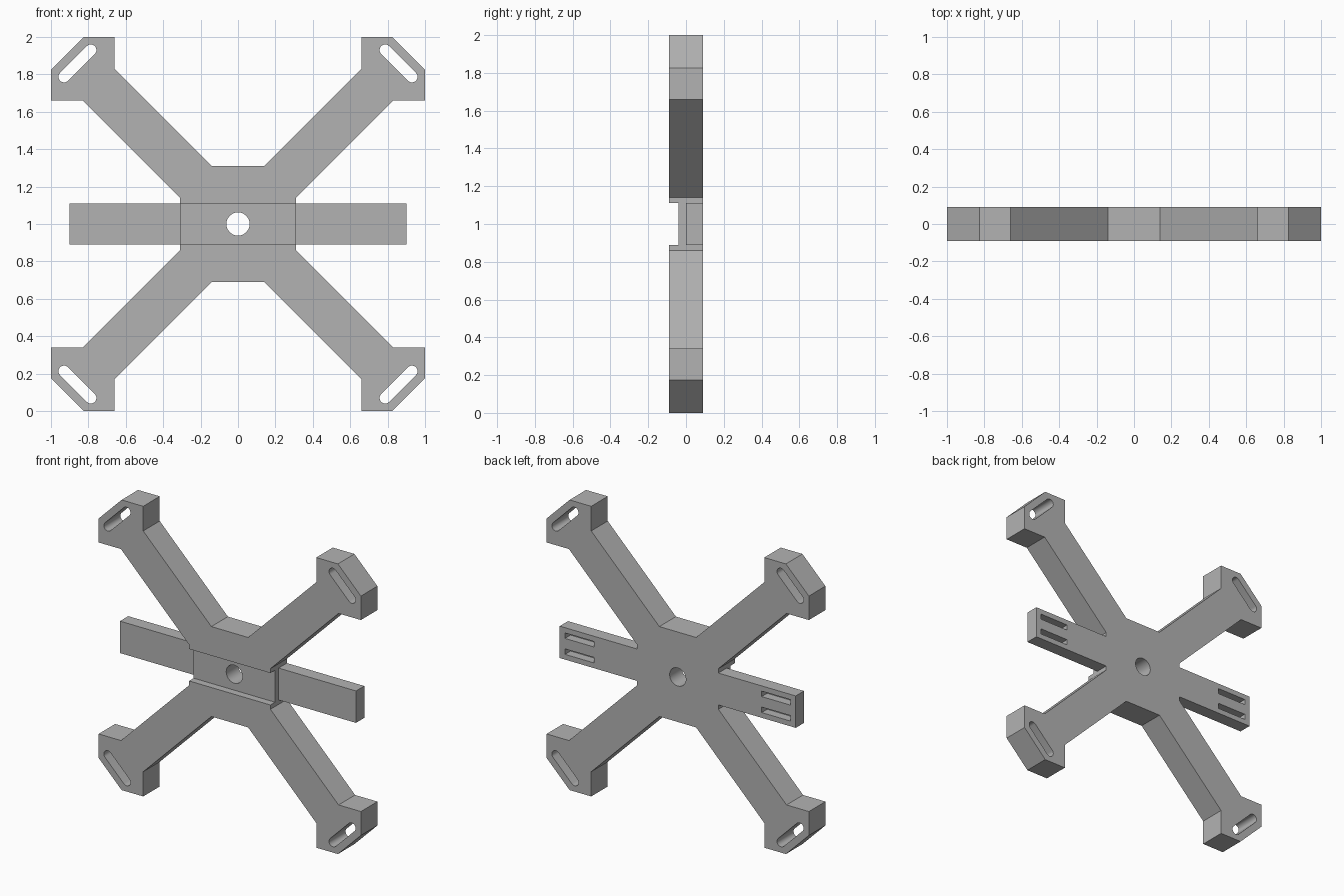
import bpy, bmesh, math

if "Cube" in bpy.data.objects:
    bpy.data.objects.remove(bpy.data.objects["Cube"], do_unlink=True)

HALF = 0.09      # half thickness of the frame
MID = 1.0        # height of the centre
BAR = 0.11       # half height of the crossbar and its channel

grey = bpy.data.materials.new("plain grey")
grey.use_nodes = True
colour = (0.45, 0.45, 0.45, 1)
grey.diffuse_color = colour
grey.node_tree.nodes["Principled BSDF"].inputs["Base Color"].default_value = colour


def prism(name, outline, y0, y1):
    """Extrude an (x, z) outline, measured from the centre, from y0 to y1."""
    bm = bmesh.new()
    face = bm.faces.new([bm.verts.new((x, y0, z + MID)) for x, z in outline])
    new = bmesh.ops.extrude_face_region(bm, geom=[face])["geom"]
    moved = [v for v in new if isinstance(v, bmesh.types.BMVert)]
    bmesh.ops.translate(bm, verts=moved, vec=(0, y1 - y0, 0))
    bmesh.ops.recalc_face_normals(bm, faces=bm.faces)
    mesh = bpy.data.meshes.new(name)
    bm.to_mesh(mesh)
    bm.free()
    mesh.materials.append(grey)
    obj = bpy.data.objects.new(name, mesh)
    bpy.context.collection.objects.link(obj)
    return obj


def rect(x0, x1, z0, z1):
    return [(x0, z0), (x1, z0), (x1, z1), (x0, z1)]


def arc(cx, cz, r, start, sweep, n):
    angles = [math.radians(start + sweep * i / n) for i in range(n + 1)]
    return [(cx + r * math.cos(a), cz + r * math.sin(a)) for a in angles]


def activate(obj):
    bpy.ops.object.select_all(action="DESELECT")
    obj.select_set(True)
    bpy.context.view_layer.objects.active = obj


def cut(obj, cutter):
    cutter.hide_render = True
    mod = obj.modifiers.new("cut", "BOOLEAN")
    mod.operation = "DIFFERENCE"
    mod.solver = "EXACT"
    mod.object = cutter
    activate(obj)
    bpy.ops.object.modifier_apply(modifier=mod.name)
    bpy.data.objects.remove(cutter, do_unlink=True)


# Four-armed frame: one quarter outline, mirrored around the centre
quarter = [(0.31, 0.14), (0.83, 0.66), (1, 0.66), (1, 0.825),
           (0.825, 1), (0.66, 1), (0.66, 0.83), (0.14, 0.31)]
upper = quarter + [(-x, z) for x, z in reversed(quarter)]
frame = prism("cross_frame", upper + [(x, -z) for x, z in reversed(upper)], -HALF, HALF)

# Channel across the front and the centre hole
cut(frame, prism("channel_cutter", rect(-0.5, 0.5, -BAR, BAR), -0.2, -0.04))
cut(frame, prism("hole_cutter", arc(0, 0, 0.062, 0, 360, 48)[:-1], -0.3, 0.3))

# Diagonal mounting slots through the four feet
slot = arc(0.93, 0.787, 0.03, -135, 180, 12) + arc(0.787, 0.93, 0.03, 45, 180, 12)
for sx in (-1, 1):
    for sz in (-1, 1):
        cut(frame, prism("slot_cutter", [(sx * x, sz * z) for x, z in slot], -0.3, 0.3))

# Crossbar ends, each with two blind slots in the back
parts = [frame]
for side, s in (("left", 1), ("right", -1)):
    bar = prism(side + "_crossbar_end", rect(s * 0.31, s * 0.9, -BAR, BAR), 0, HALF)
    for z in (-0.055, 0.055):
        cut(bar, prism("bar_slot_cutter", rect(s * 0.64, s * 0.86, z - 0.019, z + 0.019), 0.03, 0.2))
    parts.append(bar)

for part in parts:
    activate(part)
    bpy.ops.object.shade_smooth_by_angle(angle=math.radians(30))
